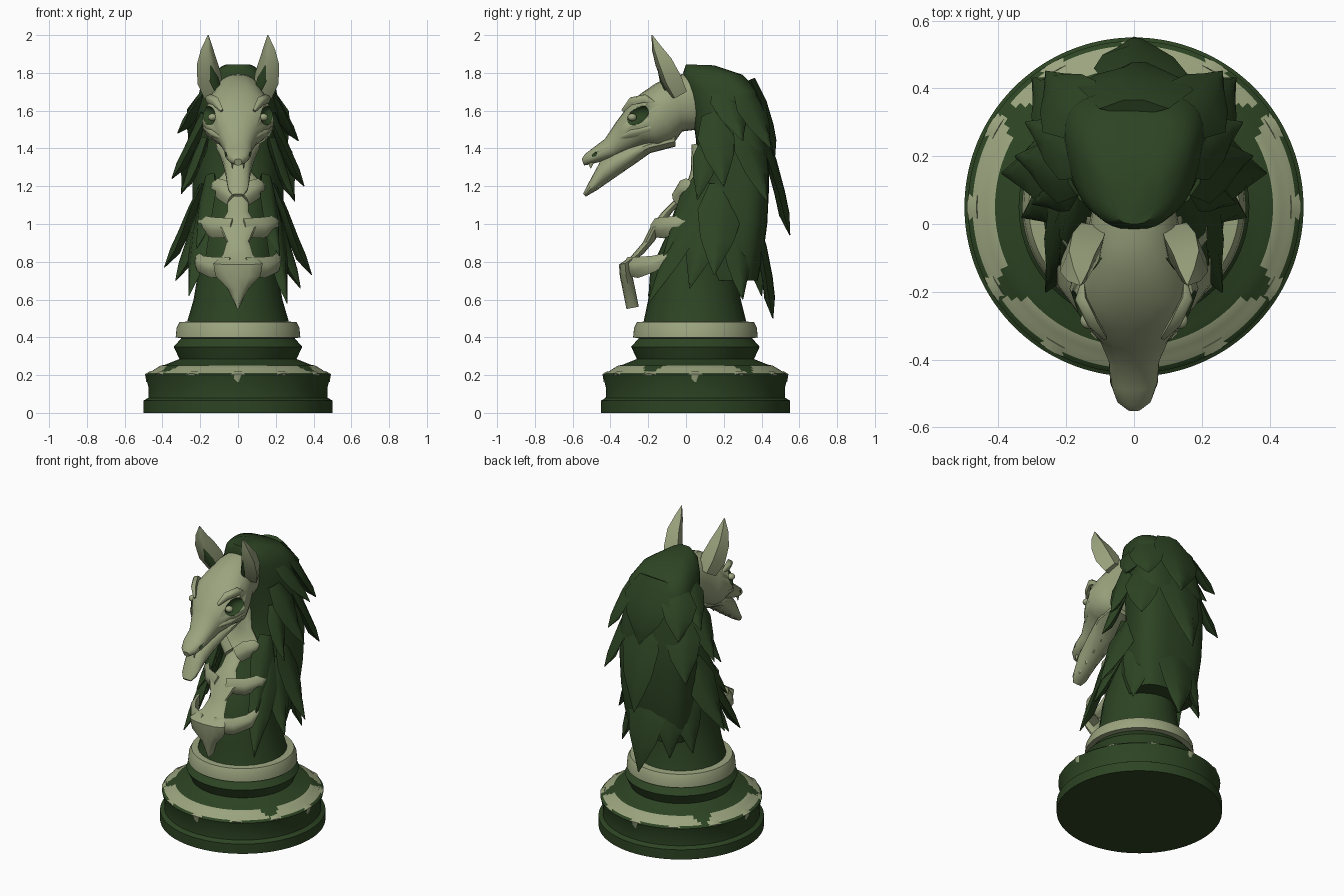
import bpy, bmesh, math
from mathutils import Vector

if "Cube" in bpy.data.objects:
    bpy.data.objects.remove(bpy.data.objects["Cube"])


def material(name, rgb):
    m = bpy.data.materials.new(name)
    m.use_nodes = True
    m.diffuse_color = (*rgb, 1)
    m.node_tree.nodes["Principled BSDF"].inputs["Base Color"].default_value = (*rgb, 1)
    return m


BONE = material("pale bone", (0.325, 0.37, 0.21))
GREEN = material("dark green", (0.026, 0.058, 0.017))
AXIS_Y = 0.05


def finish(name, bm, index=0, rule=None, angle=40):
    """Turn a bmesh into a named, shaded object (slot 0 bone, slot 1 green)."""
    bmesh.ops.recalc_face_normals(bm, faces=bm.faces[:])
    for f in bm.faces:
        f.material_index = rule(f.calc_center_median()) if rule else index
    me = bpy.data.meshes.new(name)
    bm.to_mesh(me)
    bm.free()
    me.materials.append(BONE)
    me.materials.append(GREEN)
    ob = bpy.data.objects.new(name, me)
    bpy.context.collection.objects.link(ob)
    bpy.ops.object.select_all(action='DESELECT')
    ob.select_set(True)
    bpy.context.view_layer.objects.active = ob
    bpy.ops.object.shade_smooth_by_angle(angle=math.radians(angle))
    return ob


def skin(bm, rings):
    """Bridge equal rings of points and cap both ends."""
    loops = [[bm.verts.new(p) for p in r] for r in rings]
    n = len(loops[0])
    for a, b in zip(loops, loops[1:]):
        for i in range(n):
            j = (i + 1) % n
            bm.faces.new((a[i], a[j], b[j], b[i]))
    bm.faces.new(loops[0])
    bm.faces.new(loops[-1][::-1])


def loft(name, stations, index, n=20, power=1.0, angle=40, flare=0.0):
    """Stations: front/top y, z, back/bottom y, z, half width. Flare widens the back."""
    bm = bmesh.new()
    rings = []
    for y1, z1, y2, z2, w in stations:
        t, b = Vector((0, y1, z1)), Vector((0, y2, z2))
        ring = []
        for i in range(n):
            a = 2 * math.pi * i / n
            c, s = math.cos(a), math.sin(a)
            c = math.copysign(abs(c) ** power, c)
            s = math.copysign(abs(s) ** power, s)
            ring.append((t + b) / 2 + (t - b) / 2 * c + Vector((w * s * (1 - flare * c), 0, 0)))
        rings.append(ring)
    skin(bm, rings)
    return finish(name, bm, index, angle=angle)


def blade(bm, pts, widths, thick, out=None):
    """Tapered strip with a lens section, facing outward from the body axis."""
    pts = [Vector(p) for p in pts]
    rings = []
    for i, p in enumerate(pts):
        tan = (pts[min(i + 1, len(pts) - 1)] - pts[max(i - 1, 0)]).normalized()
        o = Vector(out) if out else Vector((p.x, p.y - 0.15, 0))
        side = tan.cross(o).normalized()
        nrm = side.cross(tan).normalized()
        w = max(widths[i], 0.003)
        t = min(thick, w * 0.8)
        rings.append([p + side * w, p + nrm * t + side * w * 0.3, p + nrm * t - side * w * 0.3,
                      p - side * w, p - nrm * t])
    skin(bm, rings)


def mirror(p, s):
    return (p[0] * s, p[1], p[2])


# Turned base with a worn bone rim and a bone collar
profile = [(.5, 0), (.5, .065), (.475, .08), (.473, .13), (.49, .2), (.476, .212), (.455, .222), (.435, .235),
           (.41, .25), (.385, .255), (.31, .285), (.34, .35), (.3, .395), (.33, .4), (.325, .45), (.31, .48),
           (.25, .485)]


def base_rule(c):
    """Bone rim, worn through in small wedges near the diagonals."""
    turn = math.degrees(math.atan2(c.y - AXIS_Y, abs(c.x)))
    off = abs(turn - (38 if turn > 0 else -32))
    rim = .208 < c.z < .2515 and off > 2 + (c.z - .21) * 160
    return 0 if rim or c.z > .396 else 1


bm = bmesh.new()
skin(bm, [[(r * math.cos(k * math.pi / 72), AXIS_Y + r * math.sin(k * math.pi / 72), z)
           for k in range(144)] for r, z in profile])
finish("base", bm, rule=base_rule, angle=30)

# Worn bone drips over the rim
bm = bmesh.new()
for k in range(12):
    a = k * math.pi / 6 + math.pi / 2
    d = Vector((math.cos(a), math.sin(a), 0))
    c = Vector((0, AXIS_Y, 0))
    drop = (.165, .196, .188)[k % 3]
    blade(bm, [c + d * .46 + Vector((0, 0, .214)), c + d * .484 + Vector((0, 0, .202)),
               c + d * .481 + Vector((0, 0, drop))], [.055, .045, .006], .009, d)
finish("rim_drips", bm)

# Neck
loft("neck", [(-.225, .48, .32, .48, .27), (-.2, .6, .29, .6, .235), (-.19, .75, .28, .75, .21),
              (-.10, .95, .3, .95, .19), (-.01, 1.1, .3, 1.1, .165), (.06, 1.3, .3, 1.3, .14),
              (.05, 1.5, .3, 1.5, .12), (.02, 1.7, .3, 1.7, .12)], 1, n=28)

# Breastbone ending in a point
breast = [(.03, 1.42, .05), (.025, 1.28, .06), (.005, 1.215, .12), (-.02, 1.18, .115), (-.06, 1.13, .055),
          (-.13, 1.06, .055), (-.19, .98, .1), (-.23, .9, .06), (-.29, .83, .08), (-.355, .785, .13),
          (-.35, .72, .12), (-.335, .65, .055), (-.315, .55, .006)]
loft("breastbone", [(y, z, y + .065, z + .012, w) for y, z, w in breast], 0, n=12)

# Ribs wrapping around the neck
ribs = [[(.03, -.165, .98), (.13, -.12, .98), (.19, -.04, 1.0), (.2, .06, 1.05)],
        [(.04, -.31, .775), (.14, -.255, .77), (.2, -.17, .79), (.215, -.07, .84)],
        [(.03, -.05, 1.14), (.08, -.02, 1.18), (.12, .01, 1.2), (.13, .04, 1.21)]]
bm = bmesh.new()
for s in (1, -1):
    for r in ribs:
        blade(bm, [mirror(p, s) for p in r], [.05, .056, .045, .015], .025)
finish("ribs", bm, angle=60)

# Skull with eye sockets and nostrils cut out
skull = loft("skull", [(.06, 1.80, .06, 1.5, .12), (-.06, 1.79, -.02, 1.49, .14),
                       (-.16, 1.745, -.07, 1.42, .165), (-.24, 1.69, -.14, 1.40, .19),
                       (-.31, 1.62, -.21, 1.41, .165), (-.37, 1.54, -.29, 1.38, .105),
                       (-.43, 1.45, -.37, 1.35, .075), (-.49, 1.405, -.45, 1.33, .07),
                       (-.535, 1.37, -.51, 1.315, .05), (-.552, 1.345, -.54, 1.31, .02)], 0, n=24, power=.9)


def ball(name, loc, size, index, tilt=0):
    bm = bmesh.new()
    bmesh.ops.create_uvsphere(bm, u_segments=20, v_segments=12, radius=1)
    ob = finish(name, bm, index)
    ob.location, ob.scale, ob.rotation_euler = loc, size, (tilt, 0, 0)
    return ob


for s in (1, -1):
    cutters = [ball("socket_cutter", (s * .185, -.28, 1.572), (.07, .09, .052), 1, .45),
               ball("nostril_cutter", (s * .07, -.49, 1.365), (.012, .025, .01), 1, .7)]
    for cutter in cutters:
        cutter.hide_render = True
        bpy.context.view_layer.update()
        mod = skull.modifiers.new("cut", 'BOOLEAN')
        mod.object = cutter
        mod.solver = 'EXACT'
        bpy.context.view_layer.objects.active = skull
        bpy.ops.object.modifier_apply(modifier=mod.name)
        bpy.data.objects.remove(cutter)
    side = "left" if s > 0 else "right"
    ball(side + "_eye", (s * .135, -.285, 1.565), (.024, .024, .02), 0)
    # Ear turned slightly inward, with a green hollow
    ear = [(.13, -.035, 1.69), (.152, -.072, 1.77), (.167, -.115, 1.86), (.165, -.153, 1.93), (.158, -.18, 2.0)]
    facing = (-s * .5, -1, 0)
    bm = bmesh.new()
    blade(bm, [mirror(p, s) for p in ear], [.06, .075, .06, .035, 0], .056, facing)
    finish(side + "_ear", bm, angle=60)
    bm = bmesh.new()
    blade(bm, [(s * .106, -.1, 1.71), (s * .127, -.127, 1.765), (s * .145, -.153, 1.84)],
          [.022, .028, .003], .009, facing)
    finish(side + "_ear_hollow", bm, 1)

# Brow and cheek ridges
bm = bmesh.new()
for s in (1, -1):
    blade(bm, [(s * .085, -.335, 1.6), (s * .12, -.29, 1.65), (s * .155, -.22, 1.665), (s * .15, -.16, 1.64)],
          [.01, .025, .025, .005], .018, (s, -.5, .6))
    blade(bm, [(s * .075, -.36, 1.45), (s * .135, -.28, 1.485), (s * .165, -.19, 1.51), (s * .15, -.1, 1.53)],
          [.01, .026, .028, .01], .02, (s, -.3, 0))
finish("face_ridges", bm, angle=60)

# Lower jaw with ragged teeth
loft("jaw", [(-.06, 1.48, -.055, 1.41, .11), (-.2, 1.45, -.19, 1.375, .12), (-.29, 1.43, -.26, 1.325, .1),
             (-.38, 1.39, -.355, 1.26, .08), (-.45, 1.34, -.42, 1.215, .068), (-.49, 1.265, -.47, 1.18, .06),
             (-.525, 1.2, -.505, 1.16, .052), (-.545, 1.16, -.53, 1.145, .03)], 0, n=14)
bm = bmesh.new()
for s in (1, -1):
    for y, z in ((-.46, 1.21), (-.4, 1.25), (-.33, 1.295), (-.26, 1.345)):
        blade(bm, [(s * .035, y, z + .03), (s * .035, y - .01, z - .025)], [.03, .002], .015, (s, 0, 0))
    blade(bm, [(s * .03, -.5, 1.35), (s * .03, -.505, 1.295)], [.025, .002], .012, (s, 0, 0))
finish("teeth", bm)

# Mane body
loft("mane", [(.0, 1.845, .15, 1.84, .07), (-.015, 1.80, .3, 1.79, .15), (.0, 1.72, .39, 1.70, .195),
              (.03, 1.6, .395, 1.6, .21), (.06, 1.4, .44, 1.4, .225), (.07, 1.2, .44, 1.2, .23),
              (.03, 1.05, .43, 1.0, .23), (.0, .88, .41, .85, .22), (.04, .7, .38, .7, .19)],
     1, n=32, power=.7, angle=50, flare=.18)

# Mane locks: root, tip, width
locks = [((.16, .2, 1.74), (.32, .3, 1.44), .1), ((.2, .14, 1.58), (.35, .2, 1.2), .1),
         ((.2, .12, 1.45), (.3, .06, 1.13), .07), ((.18, .32, 1.7), (.26, .45, 1.4), .11),
         ((.2, .32, 1.5), (.3, .43, 1.12), .11), ((.2, .2, 1.2), (.39, .15, .73), .12),
         ((.2, .06, 1.12), (.26, -.2, .58), .09), ((.21, .14, 1.1), (.33, .02, .66), .1),
         ((.19, .28, 1.05), (.26, .3, .6), .1), ((.17, .08, 1.25), (.22, -.12, .83), .08)]
back = [((0, .37, 1.76), (.02, .47, 1.36), .17), ((.03, .41, 1.5), (0, .55, .94), .14),
        ((0, .37, 1.05), (.03, .46, .5), .14), ((-.13, .36, 1.05), (-.16, .4, .62), .1)]
bm = bmesh.new()
strands = back + [(mirror(r, s), (t[0] * s, t[1], t[2] + (.04 if s < 0 else 0)), w)
                  for s in (1, -1) for r, t, w in locks]
for root, tip, w in strands:
    r, t = Vector(root), Vector(tip)
    out = Vector((r.x, r.y - .15, 0)).normalized()
    flick = abs(out.x) * .03
    path = [r.lerp(t, f) + out * (b - f * (1 - f) * 4 * flick)
            for f, b in ((0, -.03), (.3, .0), (.6, .005), (.8, .0), (1, 0))]
    blade(bm, path, [w * .6, w, w * .75, w * .4, 0], .028)
finish("mane_locks", bm, 1, angle=60)
